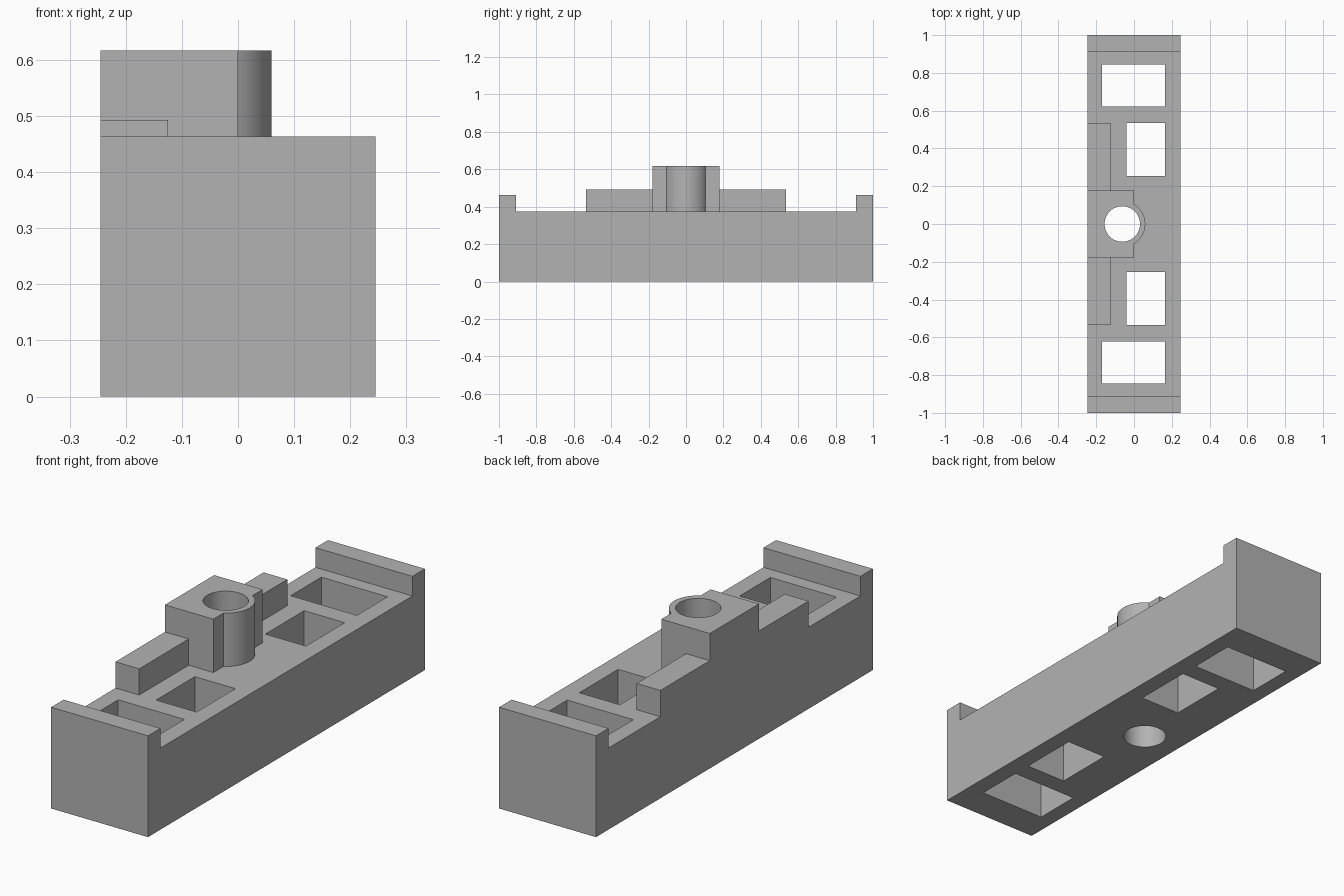
import bpy
import bmesh

if "Cube" in bpy.data.objects:
    bpy.data.objects.remove(bpy.data.objects["Cube"], do_unlink=True)

HALF_WIDTH, DECK = 0.245, 0.373
BORE_X = -0.062

grey = bpy.data.materials.new("plain grey")
grey.use_nodes = True
grey.diffuse_color = (0.45, 0.45, 0.45, 1)
grey.node_tree.nodes["Principled BSDF"].inputs["Base Color"].default_value = grey.diffuse_color


def extrude(name, points, direction):
    """Closed solid swept from a flat outline along a direction."""
    bm = bmesh.new()
    face = bm.faces.new([bm.verts.new(p) for p in points])
    swept = bmesh.ops.extrude_face_region(bm, geom=[face])["geom"]
    bmesh.ops.translate(bm, vec=direction,
                        verts=[v for v in swept if isinstance(v, bmesh.types.BMVert)])
    bmesh.ops.recalc_face_normals(bm, faces=bm.faces)
    mesh = bpy.data.meshes.new(name)
    bm.to_mesh(mesh)
    bm.free()
    mesh.materials.append(grey)
    obj = bpy.data.objects.new(name, mesh)
    bpy.context.collection.objects.link(obj)
    return obj


def box(name, x0, x1, y0, y1, z0, z1):
    return extrude(name, [(x0, y0, z0), (x1, y0, z0), (x1, y1, z0), (x0, y1, z0)],
                   (0, 0, z1 - z0))


def cylinder(name, radius, z0, z1):
    bpy.ops.mesh.primitive_cylinder_add(vertices=64, radius=radius, depth=z1 - z0,
                                        location=(BORE_X, 0, (z0 + z1) / 2))
    obj = bpy.context.object
    obj.name = name
    obj.data.materials.append(grey)
    return obj


def combine(target, tool, operation):
    """Apply a boolean and discard the tool."""
    bpy.context.view_layer.objects.active = target
    mod = target.modifiers.new(operation.lower(), 'BOOLEAN')
    mod.operation, mod.solver, mod.object = operation, 'EXACT', tool
    bpy.ops.object.modifier_apply(modifier=mod.name)
    bpy.data.objects.remove(tool, do_unlink=True)


# Base with raised end lips and the stepped back wall, as side profiles swept across x
half_base = [(0.91, DECK), (0.91, 0.463), (1, 0.463), (1, 0)]
half_wall = [(0.18, 0.493), (0.535, 0.493), (0.535, 0.3)]


def side_profile(name, half, x0, x1):
    outline = half + [(-y, z) for y, z in reversed(half)]
    return extrude(name, [(x0, y, z) for y, z in outline], (x1 - x0, 0, 0))


body = side_profile("slotted_base", half_base, -HALF_WIDTH, HALF_WIDTH)
wall = side_profile("side_rail", half_wall, -HALF_WIDTH, -0.125)
combine(body, wall, 'UNION')

# Central block with a rounded boss
combine(body, box("centre_block", -HALF_WIDTH, 0, -0.178, 0.178, 0.3, 0.617), 'UNION')
combine(body, cylinder("boss", 0.122, 0.3, 0.617), 'UNION')

# Vertical bore and four rectangular through slots
combine(body, cylinder("bore", 0.094, -0.1, 0.8), 'DIFFERENCE')
for x0, near, far in ((-0.17, 0.623, 0.845), (-0.04, 0.255, 0.535)):
    for y0, y1 in ((near, far), (-far, -near)):
        combine(body, box("slot", x0, 0.165, y0, y1, -0.1, 0.8), 'DIFFERENCE')

# Smooth bore and boss, sharp corners
bpy.ops.object.select_all(action='DESELECT')
body.select_set(True)
bpy.context.view_layer.objects.active = body
bpy.ops.object.shade_smooth_by_angle()
